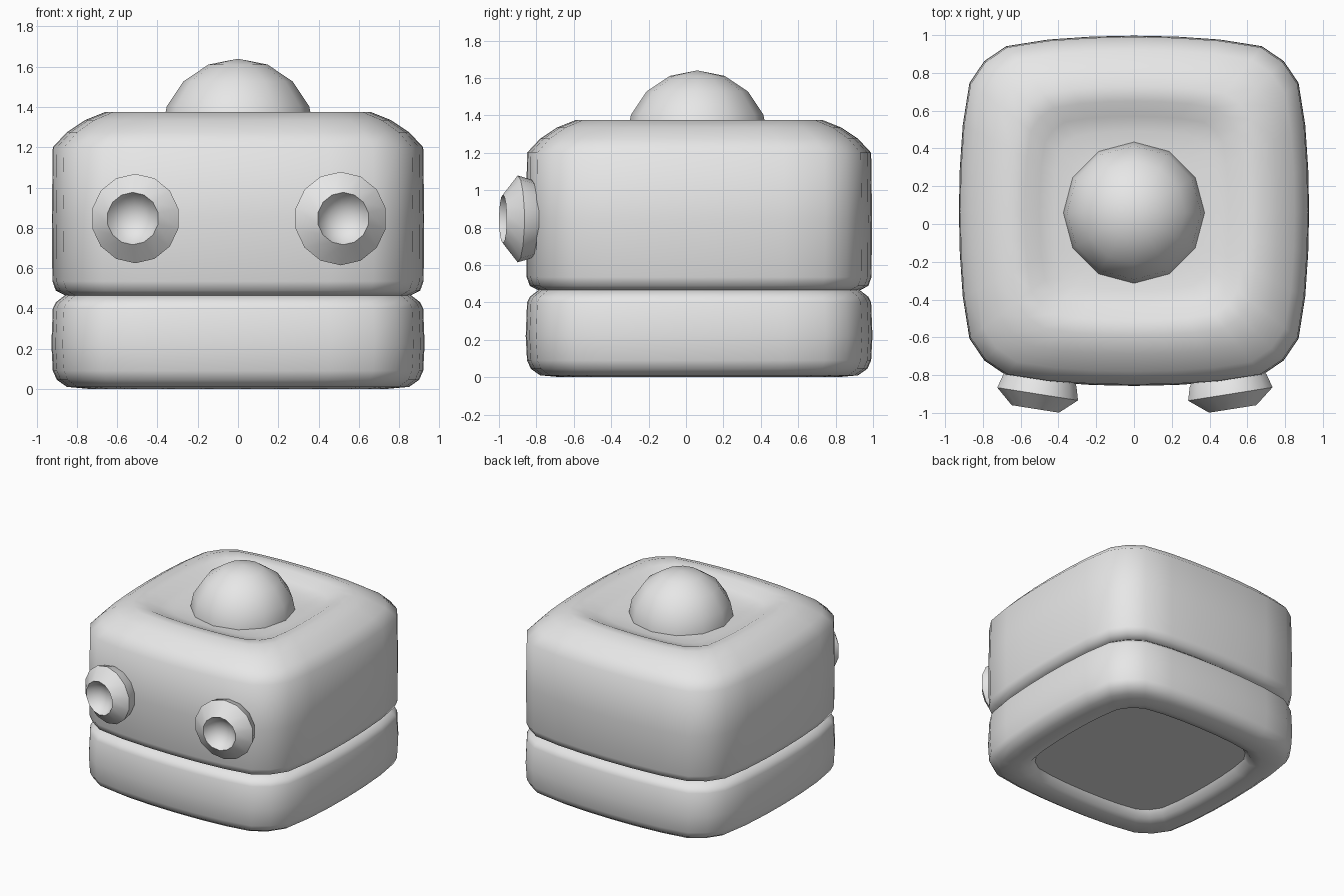
import bpy, bmesh, math
from mathutils import Matrix, Vector

if "Cube" in bpy.data.objects:
    bpy.data.objects.remove(bpy.data.objects["Cube"], do_unlink=True)

grey = bpy.data.materials.new("light grey")
grey.use_nodes = True
grey.diffuse_color = (0.8, 0.8, 0.8, 1)
grey.node_tree.nodes["Principled BSDF"].inputs["Base Color"].default_value = (0.8, 0.8, 0.8, 1)

CENTRE_Y = 0.07


def finish(name, bm, angle):
    bmesh.ops.recalc_face_normals(bm, faces=bm.faces)
    mesh = bpy.data.meshes.new(name)
    bm.to_mesh(mesh)
    bm.free()
    mesh.materials.append(grey)
    obj = bpy.data.objects.new(name, mesh)
    bpy.context.collection.objects.link(obj)
    bpy.ops.object.select_all(action='DESELECT')
    obj.select_set(True)
    bpy.context.view_layer.objects.active = obj
    bpy.ops.object.shade_smooth_by_angle(angle=math.radians(angle))
    return obj


def loft(name, outline, profile, angle, matrix):
    """Stack scaled copies of a unit outline along z and cap both ends."""
    bm = bmesh.new()
    rings = [[bm.verts.new(matrix @ Vector((x * r, y * r, z))) for x, y in outline]
             for r, z in profile]
    n = len(outline)
    for low, high in zip(rings, rings[1:]):
        for i in range(n):
            j = (i + 1) % n
            bm.faces.new((low[i], low[j], high[j], high[i]))
    bm.faces.new(rings[0][::-1])
    bm.faces.new(rings[-1])
    return finish(name, bm, angle)


# Softly bulging rounded square, repeated for the four sides
side = [(0.995, -0.24), (1, 0), (0.995, 0.24), (0.978, 0.49), (0.94, 0.73),
        (0.855, 0.855), (0.73, 0.94), (0.49, 0.978)]
square = []
for k in range(4):
    for x, y in side:
        for _ in range(k):
            x, y = -y, x
        square.append((x, y))
body = Matrix.Translation((0, CENTRE_Y, 0))

# Lower body, with a recessed panel underneath
loft("lower_body", square,
     [(0.64, 0.065), (0.675, 0.015), (0.74, 0.0), (0.85, 0.01), (0.9, 0.045),
      (0.92, 0.09), (0.927, 0.22), (0.92, 0.4), (0.905, 0.43), (0.86, 0.465)],
     50, body)

# Upper body, with a raised soft rim around the sunken top
loft("upper_body", square,
     [(0.86, 0.465), (0.905, 0.488), (0.922, 0.535), (0.925, 0.85), (0.92, 1.2),
      (0.85, 1.275), (0.76, 1.335), (0.66, 1.375), (0.58, 1.368), (0.5, 1.325),
      (0.42, 1.305), (0.3, 1.3)],
     50, body)

# Dome on top
bm = bmesh.new()
bmesh.ops.create_uvsphere(bm, u_segments=12, v_segments=8, radius=0.383,
                          matrix=Matrix.Translation((0, 0.06, 1.257)))
finish("top_dome", bm, 60)

# Eyes turned slightly outward, each a bevelled disc with a hollow centre
circle = [(math.cos(t), math.sin(t)) for t in
          (math.tau * (i + 0.5) / 14 for i in range(14))]
for name, sx, radius in (("left_eye", 1, 0.232), ("right_eye", -1, 0.222)):
    place = (Matrix.Translation((sx * 0.51, -0.9, 0.846))
             @ Matrix.Rotation(math.radians(9 * sx), 4, 'Z')
             @ Matrix.Rotation(math.radians(90), 4, 'X'))
    loft(name, circle,
         [(0.18, -0.12), (radius - 0.02, -0.07), (radius, 0.0),
          (0.13, 0.08), (0.105, 0.04), (0.06, 0.01), (0.02, 0.0)],
         32, place)
